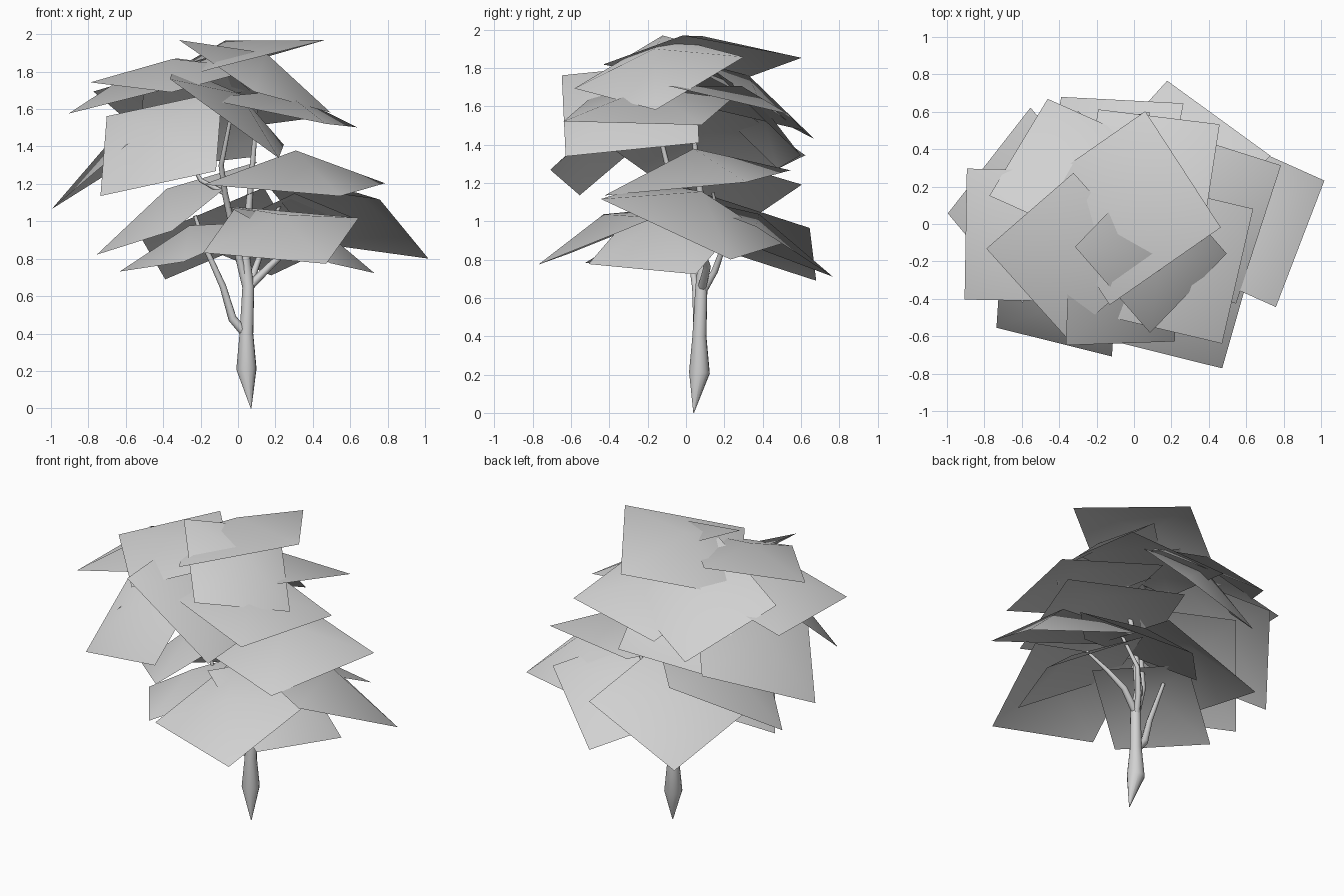
import bpy
from math import cos, sin, radians
from mathutils import Vector

cube = bpy.data.objects.get("Cube")
if cube:
    bpy.data.objects.remove(cube)


def make_material(name, colour):
    material = bpy.data.materials.new(name)
    material.use_nodes = True
    material.diffuse_color = colour
    material.node_tree.nodes["Principled BSDF"].inputs["Base Color"].default_value = colour
    return material


grey = make_material("plain grey", (0.64, 0.64, 0.64, 1))


def add_mesh_object(name, mesh):
    mesh.materials.clear()
    mesh.materials.append(grey)
    mesh.shade_smooth()
    new_object = bpy.data.objects.new(name, mesh)
    bpy.context.collection.objects.link(new_object)
    return new_object


def leaf_card(name, x, y, z, width, depth, spin, slope_x, slope_y, bulge=0.12):
    """Square leaf sheet with a raised middle: centre, size, heading, rise along x and y."""
    normal = Vector((-slope_x, -slope_y, 1)).normalized()
    c, s = cos(radians(spin)), sin(radians(spin))
    along = Vector((c, s, slope_x * c + slope_y * s)).normalized()
    across = normal.cross(along)
    centre = Vector((x, y, z))
    corners = [centre + along * width * i / 2 + across * depth * j / 2
               for i, j in ((-1, -1), (1, -1), (1, 1), (-1, 1))]
    peak = centre + normal * bulge
    mesh = bpy.data.meshes.new(name)
    mesh.from_pydata(corners + [peak], [], [(i, (i + 1) % 4, 4) for i in range(4)])
    add_mesh_object(name, mesh)


def limb(name, points, sides=2):
    """Round tapering limb through points of x, y, z and radius."""
    curve = bpy.data.curves.new(name, "CURVE")
    curve.dimensions = "3D"
    curve.bevel_depth = 1
    curve.bevel_resolution = sides
    curve.use_fill_caps = True
    spline = curve.splines.new("POLY")
    spline.points.add(len(points) - 1)
    for point, (x, y, z, radius) in zip(spline.points, points):
        point.co = (x, y, z, 1)
        point.radius = radius
    # Turn the swept curve into a mesh
    helper = bpy.data.objects.new(name + " path", curve)
    bpy.context.collection.objects.link(helper)
    graph = bpy.context.evaluated_depsgraph_get()
    mesh = bpy.data.meshes.new_from_object(helper.evaluated_get(graph))
    bpy.data.objects.remove(helper)
    add_mesh_object(name, mesh)


# Trunk, pointed at the root
limb("trunk", [(.07, .04, 0, .002), (.045, .07, .21, .055), (.045, .07, .4, .037),
               (.055, .08, .65, .032), (.04, .09, .8, .026), (.06, .08, 1.1, .018),
               (.09, .04, 1.45, .012)], 4)

# Branches
limb("left_low_branch", [(.04, .07, .4, .025), (-.03, .06, .48, .023),
                         (-.08, .05, .65, .018), (-.17, .02, .85, .014),
                         (-.23, .03, 1.03, .01)])
limb("left_high_branch", [(.05, .08, .64, .025), (0, .08, .83, .02),
                          (-.07, -.02, 1.15, .016), (-.09, -.1, 1.3, .014),
                          (-.04, -.16, 1.55, .01)])
limb("left_twig", [(-.07, -.02, 1.15, .014), (-.2, 0, 1.22, .012), (-.26, 0, 1.33, .008)])
limb("right_branch", [(.05, .08, .64, .024), (.17, .11, .76, .02),
                      (.28, .08, .86, .014), (.4, .03, .97, .009)])
limb("back_branch", [(.05, .08, .62, .022), (.09, .15, .74, .018),
                     (.14, .2, .88, .014), (.25, .14, 1.15, .008)])

# Upper canopy sheets
upper_canopy = {
    "crown": (-.035, .085, 1.835, .75, .74, 123, .265, -.015, .135),
    "crown_right": (.09, -.14, 1.775, .6, .67, 46, -.47, .19, .14),
    "crown_left": (-.34, -.17, 1.78, .63, .65, 41, .1, .2, .09),
    "front_left": (-.41, -.38, 1.415, .65, .66, -14, .42, .82),
    "front_steep": (-.06, -.29, 1.585, .72, .7, 2, -.73, .13),
    "right": (.22, -.2, 1.58, .74, .7, 77, -.2, .02),
    "left_steep": (-.575, .1, 1.375, .77, .71, 52, .745, -.09),
    "left": (-.57, -.06, 1.66, .7, .68, 89, .25, 0),
    "back_left": (-.305, .27, 1.655, .66, .71, 59, .055, -.543),
    "back_right": (.085, .26, 1.59, .66, .65, -7, .1, -.25),
    "back_steep": (-.21, .305, 1.535, .64, .65, 11, .297, -.947),
}

# Lower canopy sheets
lower_canopy = {
    "front": (.23, -.385, .925, .68, .68, -14, .01, .4),
    "middle_right": (.3, .06, 1.2, .78, .77, 72, -.05, .11, .18),
    "left": (-.325, .12, 1.07, .8, .6, 50, .547, .22),
    "front_left": (-.22, -.1, .865, .6, .64, -55, .345, .135),
    "right_steep": (.585, .03, 1.0, .79, .67, 69, -.296, -.353, .17),
    "right_low": (.34, -.1, .9, .61, .67, 67, -.5, .117),
    "back_right": (.24, .33, .93, .73, .66, -36, .12, -.486),
    "back_left": (-.125, .33, .935, .71, .71, -3, .4, -.4),
}

for tier, cards in (("upper", upper_canopy), ("lower", lower_canopy)):
    for place, shape in cards.items():
        leaf_card(f"{tier}_leaf_{place}", *shape)
